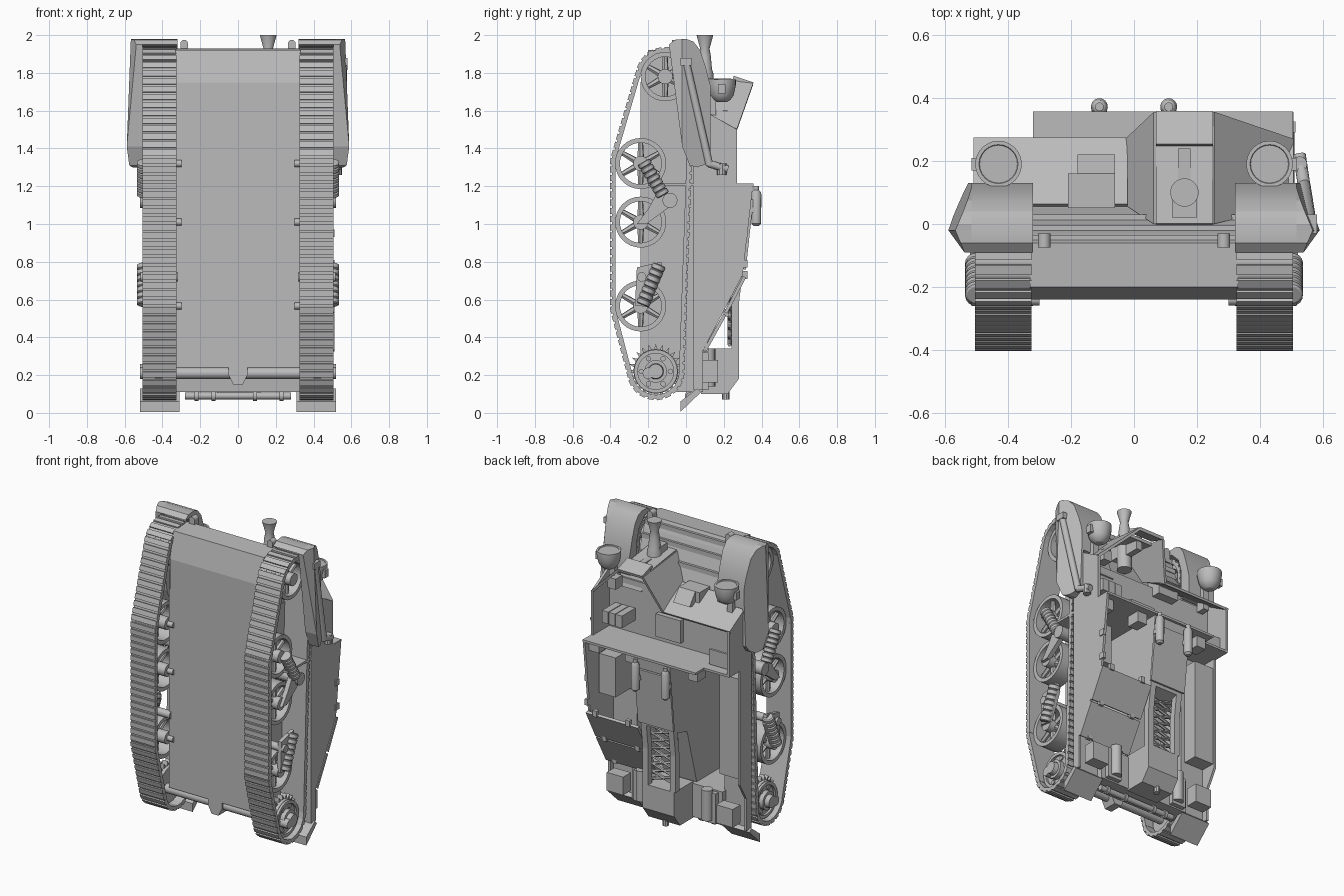
import bpy, bmesh
from math import cos, sin, pi, hypot, atan2
from mathutils import Vector

cube = bpy.data.objects.get("Cube")
if cube:
    bpy.data.objects.remove(cube)

GREY = (0.5, 0.5, 0.5, 1)
grey = bpy.data.materials.new("plain grey")
grey.use_nodes = True
grey.diffuse_color = GREY
grey.node_tree.nodes["Principled BSDF"].inputs["Base Color"].default_value = GREY
round_parts = []


def finish(name, verts, faces):
    mesh = bpy.data.meshes.new(name)
    mesh.from_pydata([tuple(v) for v in verts], [], faces)
    bm = bmesh.new()
    bm.from_mesh(mesh)
    bmesh.ops.recalc_face_normals(bm, faces=bm.faces)
    bm.to_mesh(mesh)
    bm.free()
    mesh.materials.append(grey)
    ob = bpy.data.objects.new(name, mesh)
    bpy.context.collection.objects.link(ob)
    return ob


def loft(name, rings, closed=False):
    n, m = len(rings[0]), len(rings)
    faces = []
    for k in range(m if closed else m - 1):
        a, b = k * n, (k + 1) % m * n
        faces += [(a + i, a + (i + 1) % n, b + (i + 1) % n, b + i) for i in range(n)]
    if not closed:
        faces += [tuple(range(n)), tuple(range((m - 1) * n, m * n))]
    return finish(name, [v for r in rings for v in r], faces)


def prism(name, pts, x0, x1):
    return loft(name, [[(x, y, z) for y, z in pts] for x in (x0, x1)])


def box(name, x0, x1, y0, y1, z0, z1):
    return prism(name, [(y0, z0), (y1, z0), (y1, z1), (y0, z1)], x0, x1)


def turned(name, p, q, profile, n=20):
    # profile: (fraction along the axis, radius)
    p, q = Vector(p), Vector(q)
    d = q - p
    u = d.orthogonal().normalized()
    w = d.normalized().cross(u)
    round_parts.append(loft(name, [[p + d * t + (u * cos(2 * pi * i / n) + w * sin(2 * pi * i / n)) * r
                                    for i in range(n)] for t, r in profile]))


def rod(name, p, q, r, n=16):
    turned(name, p, q, [(0, r), (1, r)], n)


def annulus(name, x0, x1, y, z, outer, inner, n=32):
    round_parts.append(loft(name, [[(x, y + r * cos(2 * pi * i / n), z + r * sin(2 * pi * i / n))
                                    for x, r in ((x0, outer), (x1, outer), (x1, inner), (x0, inner))]
                                   for i in range(n)], True))


def plate(name, pts, t=0.015):
    pts = [Vector(p) for p in pts]
    n = (pts[1] - pts[0]).cross(pts[2] - pts[0]).normalized() * t / 2
    return loft(name, [[p - n for p in pts], [p + n for p in pts]])


# Hull tub: solid nose, floor, rear block
prism("hull_nose", [(-.24, 1.5), (-.24, 1.75), (-.2, 1.92), (-.06, 1.93), (-.03, 1.86), (.05, 1.62), (.1, 1.5)], -.33, .33)
box("hull_floor", -.33, .33, -.24, -.22, .24, 1.5)
prism("hull_rear", [(-.24, .24), (-.14, .24), (-.06, .2), (-.05, .11), (.09, .11), (.09, .33), (-.24, .33)], -.33, .33)
for y, z in ((-.045, 1.9), (-.015, 1.82), (.02, 1.72)):
    box("deck_strip", -.33, .33, y - .01, y + .01, z - .02, z + .01)

# Track path as the hull of the wheel circles
wheels = [(-.24, 1.32, .135), (-.24, 1.01, .135), (-.24, .566, .135)]
idler, sprocket = (-.11, 1.78, .13), (-.16, .22, .125)
pts = sorted((y + (r + .012) * cos(a * pi / 24), z + (r + .012) * sin(a * pi / 24))
             for y, z, r in wheels + [idler, sprocket] for a in range(48))


def half_hull(points):
    out = []
    for p in points:
        while len(out) > 1 and ((out[-1][0] - out[-2][0]) * (p[1] - out[-2][1])
                                - (out[-1][1] - out[-2][1]) * (p[0] - out[-2][0])) <= 0:
            out.pop()
        out.append(p)
    return out[:-1]


path = half_hull(pts) + half_hull(pts[::-1])
lengths = [hypot(b[0] - a[0], b[1] - a[1]) for a, b in zip(path, path[1:] + path[:1])]
links = 92
pitch = sum(lengths) / links


def along(s):
    for i, length in enumerate(lengths):
        if s <= length:
            a, b = path[i], path[(i + 1) % len(path)]
            return Vector(a).lerp(Vector(b), s / length), atan2(b[1] - a[1], b[0] - a[0])
        s -= length


for s in (-1, 1):
    verts, faces = [], []
    for k in range(links):
        c, a = along((k + .5) * pitch)
        t, nrm = Vector((cos(a), sin(a))), Vector((sin(a), -cos(a)))
        for half, low, high in ((.54, -.014, .006), (.36, 0, .015)):
            base = len(verts)
            for x in (.325, .505):
                for i, j in ((-half, low), (half, low), (half, high), (-half, high)):
                    p = c + t * i * pitch + nrm * j
                    verts.append((s * x, p.x, p.y))
            faces += [tuple(base + i for i in f) for f in ((0, 1, 2, 3), (4, 5, 6, 7), (0, 1, 5, 4),
                                                           (1, 2, 6, 5), (2, 3, 7, 6), (3, 0, 4, 7))]
    finish("track", verts, faces)

    # Spoked wheels and idler
    for y, z, r in wheels + [idler]:
        annulus("wheel_rim", s * .36, s * .47, y, z, r, r - .025)
        rod("wheel_hub", (s * .34, y, z), (s * .485, y, z), .04)
        rod("axle", (s * .3, y, z), (s * .47, y, z), .018)
        for k in range(6):
            a = k * pi / 3 + pi / 6
            e = Vector((0, cos(a), sin(a)))
            mid = Vector((s * .43, y, z))
            turned("wheel_spoke", mid + e * .03, mid + e * (r - .015), [(0, .018), (1, .013)], 6)

    # Toothed sprocket
    y, z, r = sprocket
    rod("sprocket_disc", (s * .38, y, z), (s * .46, y, z), .118, 32)
    annulus("sprocket_ring", s * .46, s * .475, y, z, .115, .095)
    turned("sprocket_hub", (s * .46, y, z), (s * .52, y, z), [(0, .06), (.5, .06), (.5, .042), (1, .038)])
    for k in range(6):
        a = k * pi / 3
        c = Vector((0, y + .077 * cos(a), z + .077 * sin(a)))
        rod("sprocket_bolt", c + Vector((s * .455, 0, 0)), c + Vector((s * .468, 0, 0)), .014, 10)
    for k in range(24):
        a = k * pi / 12
        prism("sprocket_tooth", [(y + q * cos(a + d), z + q * sin(a + d)) for q, d in ((.11, -.11), (.145, 0), (.11, .11))], s * .4, s * .44)

    # Coil springs, arms and inner brackets
    for p, q in (((-.225, 1.33), (-.12, 1.15)), ((-.14, .785), (-.23, .57))):
        p, q = Vector((s * .5, *p)), Vector((s * .5, *q))
        turned("suspension_spring", p, q, [((t + d) / 7, r) for t in range(7) for d, r in ((0, .029), (.15, .036), (.8, .036), (.95, .029))], 16)
    prism("bogie_arm", [(-.26, 1.0), (-.21, 1.0), (-.06, 1.11), (-.08, 1.16), (-.15, 1.17), (-.2, 1.08)], s * .475, s * .505)
    rod("arm_pivot", (s * .32, -.085, 1.125), (s * .52, -.085, 1.125), .04)
    prism("rear_arm", [(-.27, .57), (-.26, .77), (-.13, .8), (-.12, .74), (-.2, .56)], s * .475, s * .5)
    rod("rear_arm_pivot", (s * .32, -.235, .72), (s * .515, -.235, .72), .025)
    for z0, z1 in ((1.14, 1.35), (.55, .79), (1.0, 1.03)):
        box("inner_bracket", s * .3, s * .335, -.24, -.17, z0, z1)

    # Sponson, inner wall and side wall of the crew space
    box("hull_side", s * .32, s * .335, -.24, .05, .24, 1.55)
    box("sponson_floor", s * .32, s * .505, .04, .055, .12, 1.55)
    prism("crew_side", [(.05, 1.21), (.27, 1.21), (.27, 1.5), (.06, 1.62)], s * .49, s * .506)
    finish("recognition_mark", [(s * .508, .215, 1.34), (s * .508, .215, 1.43), (s * .508, .265, 1.385)], [(0, 1, 2)])

    # Curved fender and its outer bulge, folded along a ridge
    round_parts.append(prism("fender", [(-.09, 1.95), (-.06, 1.975), (0, 1.98), (.04, 1.965), (.075, 1.92), (.105, 1.83), (.13, 1.73),
                                        (.13, 1.6), (.055, 1.6), (.055, 1.8), (.03, 1.88), (-.03, 1.94)], s * .32, s * .515))
    for bulge in ([(-.09, 1.95), (-.06, 1.975), (-.02, 1.978), (-.02, 1.41)],
                  [(-.02, 1.978), (0, 1.98), (.04, 1.965), (.075, 1.92), (.105, 1.83), (.13, 1.73), (.13, 1.36),
                   (.1, 1.315), (.06, 1.3), (.02, 1.31), (-.02, 1.41)]):
        loft("fender_bulge", [[(s * .505, y, z) for y, z in bulge],
                              [(s * (.592 - .43 * abs(y + .02) - .038 * (z - 1.33)), y, z) for y, z in bulge]])

    # Headlamps, front lugs, rear flaps and stowage
    turned("headlamp", (s * .43, .19, 1.645), (s * .43, .19, 1.765),
           [(0, .025), (.1, .045), (.3, .062), (.55, .069), (.75, .074), (1, .074), (1, .062), (.97, .06)], 24)
    box("headlamp_bracket", s * .41, s * .45, .1, .16, 1.52, 1.68)
    box("headlamp_clip", s * .49, s * .515, .17, .21, 1.69, 1.74)
    box("front_lug", s * .265, s * .305, -.075, -.03, 1.88, 1.955)
    rod("front_lug_top", (s * .285, -.075, 1.955), (s * .285, -.03, 1.955), .02)
    prism("rear_flap", [(.06, .13), (.08, .11), (-.03, .005), (-.03, .06)], s * .31, s * .52)
    box("rear_box", s * .34, s * .46, .09, .17, .16, .28)
    rod("rear_can", (s * .24, .12, .14), (s * .24, .12, .34), .035)
    box("rear_frame", s * .2, s * .3, .09, .12, .12, .32)

    # Bottles on the engine cover
    turned("bottle", (s * .11, .372, .99), (s * .11, .372, 1.2),
           [(0, .014), (.06, .026), (.8, .027), (.88, .02), (.9, .014), (1, .014)], 14)
    box("bottle_clip", s * .085, s * .135, .34, .375, 1.06, 1.09)

# Front armour and gun housing
plate("front_plate", [(-.51, .06, 1.62), (-.02, .06, 1.62), (-.02, .27, 1.5), (-.51, .27, 1.5)])
plate("front_plate_left", [(.25, .06, 1.62), (.5, .06, 1.62), (.5, .1, 1.5), (.25, .1, 1.5)])
plate("housing_front", [(.07, 0, 1.78), (.25, 0, 1.78), (.25, .25, 1.745), (.07, .25, 1.745)], .02)
plate("housing_visor", [(.07, .25, 1.775), (.25, .25, 1.775), (.25, .355, 1.74), (.07, .355, 1.74)], .02)
plate("housing_right", [(.07, 0, 1.78), (.07, .355, 1.74), (-.02, .27, 1.5), (-.02, .06, 1.6)], .016)
plate("housing_left", [(.25, 0, 1.78), (.25, .355, 1.74), (.5, .27, 1.5), (.5, .06, 1.53)], .016)
box("gun_mount", .12, .2, .02, .1, 1.68, 1.83)
box("gun_slot_block", .14, .18, .1, .24, 1.68, 1.77)
turned("gun_barrel", (.16, .1, 1.6), (.16, .1, 2), [(0, .045), (.5, .045), (.55, .038), (.72, .032), (.82, .025), (1, .045)])
box("front_locker", -.21, -.06, .05, .16, 1.5, 1.64)
prism("locker_lid", [(.16, 1.55), (.18, 1.55), (.22, 1.56), (.16, 1.64)], -.18, -.06)
box("visor", .36, .42, .15, .22, 1.53, 1.6)

# Crew space: floor, bulkhead, seats and stowage
box("crew_floor", -.5, .5, .085, .1, 1.21, 1.56)
box("bulkhead", -.32, .505, -.2, .357, 1.2, 1.215)
box("bulkhead_right", -.505, -.32, .05, .27, 1.2, 1.215)
box("seat_cushion", -.05, .13, .1, .13, 1.25, 1.4)
for k in range(3):
    box("ammo_box", .3 + k * .05, .345 + k * .05, .1, .24, 1.3, 1.38)
box("side_tray", -.49, -.32, .2, .215, 1.22, 1.32)

# Rear side walls and sponson stowage
prism("rear_wall_left", [(.05, .12), (.05, 1.21), (.355, 1.21), (.3, .73), (.09, .33), (.09, .12)], .49, .506)
prism("rear_wall_right", [(.05, .12), (.05, 1.21), (.16, 1.21), (.16, .45), (.09, .33), (.09, .12)], -.506, -.49)
box("long_locker", -.49, -.35, .05, .15, .48, 1.14)
box("left_locker", .36, .48, .05, .22, .82, 1.08)
for x in (.16, .42, -.3):
    box("bay_pouch", x, x + .07, .22, .31, 1.13, 1.2)

# Sloping cover with hinges on the left
for (y0, z0), (y1, z1) in (((.31, .72), (.21, .53)), ((.205, .52), (.1, .33))):
    plate("bay_cover", [(.13, y0, z0), (.51, y0, z0), (.51, y1, z1), (.13, y1, z1)], .018)
for y, z in ((.21, .53), (.105, .345), (.31, .73)):
    for x in (.2, .44):
        box("cover_hinge", x - .015, x + .015, y - .012, y + .015, z - .02, z + .02)
for z in (.79, .95):
    box("wall_hinge", .49, .512, .29, .325, z - .02, z + .02)

# Engine cover, grille and tail
prism("engine_cover", [(-.22, 1.2), (.34, 1.2), (.3, .74), (.16, .7), (.06, .33), (-.22, .33)], -.12, .12)
plate("engine_lid", [(-.13, .35, 1.13), (.13, .35, 1.13), (.13, .31, .76), (-.13, .31, .76)], .014)
for s in (-1, 1):
    prism("grille_post", [(.24, .34), (.28, .34), (.28, .58), (.3, .74), (.26, .74), (.24, .58)], s * .08, s * .12)
for k in range(7):
    z = .36 + k * .05
    rod("grille_bar", (-.1, .23, z), (.1, .23, z + .06), .01, 6)
    rod("grille_bar", (.1, .23, z), (-.1, .23, z + .06), .01, 6)
prism("tail_box", [(.08, .34), (.28, .34), (.28, .18), (.22, .1), (.08, .1)], -.11, .12)
rod("tail_hook", (0, .21, .07), (0, .21, .14), .02, 10)

# Cross shafts and towing hook under the tail
rod("drive_shaft", (-.52, -.2, .21), (.52, -.2, .21), .03)
loft("towing_hook", [[(x, y, z) for x, z in ((-.05, .245), (.05, .245), (.05, .2), (.025, .15), (-.025, .15), (-.05, .2))]
                     for y in (-.24, -.15)])
rod("tow_bar", (-.28, .02, .09), (.28, .02, .09), .018)
for x in (-.23, -.14, .08, .22):
    rod("tow_bar_collar", (x, .02, .09), (x + .02, .02, .09), .026)

# Long rod on the left fender
rod("side_rod", (.56, 0, 1.86), (.54, .125, 1.31), .02)
rod("side_rod_elbow", (.54, .12, 1.32), (.525, .22, 1.29), .02)
rod("side_rod_tip", (.525, .19, 1.26), (.525, .19, 1.32), .025, 10)
box("side_rod_clip", .53, .58, -.03, .03, 1.84, 1.88)

# Crease-aware smooth shading on round parts only
for ob in bpy.context.selected_objects:
    ob.select_set(False)
for ob in round_parts:
    ob.select_set(True)
bpy.context.view_layer.objects.active = round_parts[0]
bpy.ops.object.shade_smooth_by_angle(angle=pi / 6)
